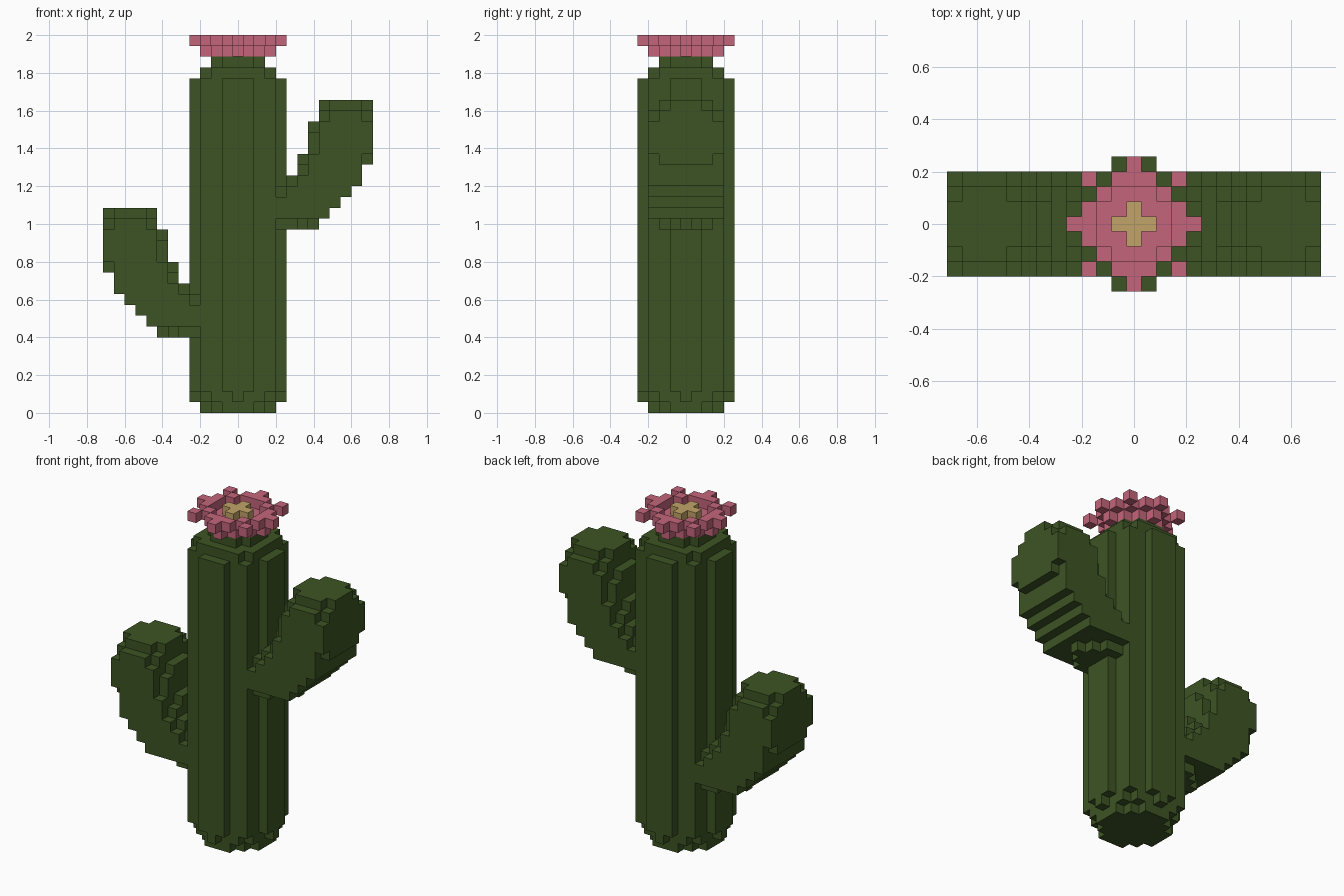
import bpy
import bmesh
import math

if "Cube" in bpy.data.objects:
    bpy.data.objects.remove(bpy.data.objects["Cube"], do_unlink=True)

V = 2 / 35  # block size: the plant is 35 blocks tall


def material(name, rgb):
    m = bpy.data.materials.new(name)
    m.use_nodes = True
    m.diffuse_color = (*rgb, 1)
    m.node_tree.nodes["Principled BSDF"].inputs["Base Color"].default_value = (*rgb, 1)
    return m


GREEN = material("cactus_green", (0.0467, 0.0887, 0.0176))
PINK = material("petal_pink", (0.552, 0.130, 0.195))
YELLOW = material("flower_yellow", (0.539, 0.371, 0.138))


def plan(shape, layers):
    """Blocks of a round plan; shape[r] is the half width of rows at distance r."""
    return {(x, y, z) for z in layers
            for y in range(1 - len(shape), len(shape))
            for x in range(-shape[abs(y)], shape[abs(y)] + 1)}


# Trunk: ridged column with rounded ends
trunk = plan([3, 3, 2, 1], [0])
trunk |= plan([4, 3, 3, 2, 0], [1])
trunk |= plan([4, 4, 3, 3, 1], range(2, 31))
trunk |= plan([3, 3, 3, 2], [31])
trunk |= plan([2, 2, 1], [32])

# Arm: (bottom, top) layers of columns 4 to 12, by distance from the middle plane
CORE = [(17, 22), (17, 22), (17, 24), (17, 27), (18, 29), (19, 29), (20, 29), (21, 29), (23, 29)]
SIDE = [(17, 21), (17, 22), (18, 23), (18, 26), (18, 28), (19, 29), (20, 29), (21, 29), (23, 28)]
EDGE = [(18, 20), (18, 21), (18, 22), (18, 24), (18, 27), (19, 28), (20, 28), (21, 28), (24, 27)]


def arm(side, drop):
    cells = set()
    for y in range(-3, 4):
        columns = (CORE, CORE, SIDE, EDGE)[abs(y)]
        for i, (bottom, top) in enumerate(columns):
            if i == 3 and abs(y) == 1:
                bottom += 1
            cells |= {(side * (4 + i), y, z - drop) for z in range(bottom, top)}
    return cells - trunk


left_arm = arm(1, 0)
right_arm = arm(-1, 10)

# Flower: diamond base, ring of petals with eight tips, cross-shaped centre
petals = plan([3, 2, 1, 0], [33])
for x in range(-4, 5):
    for y in range(-4, 5):
        a, b = sorted((abs(x), abs(y)))
        if (a, b) in {(0, 4), (0, 3), (1, 3), (2, 2), (3, 3)}:
            petals.add((x, y, 34))
centre = plan([1, 0], [34])

ALL = trunk | left_arm | right_arm | petals | centre


def build(name, cells, mat):
    """Turn blocks into one mesh of their exposed faces."""
    bm = bmesh.new()
    for c in sorted(cells):
        for axis in range(3):
            for s in (-1, 1):
                n = list(c)
                n[axis] += s
                if tuple(n) in ALL:
                    continue
                quad = []
                for du, dv in ((-1, -1), (1, -1), (1, 1), (-1, 1)):
                    p = [c[0], c[1], c[2] + 0.5]
                    p[axis] += s / 2
                    p[(axis + 1) % 3] += du / 2
                    p[(axis + 2) % 3] += dv / 2
                    quad.append(bm.verts.new([k * V for k in p]))
                bm.faces.new(quad if s > 0 else quad[::-1])
    bmesh.ops.remove_doubles(bm, verts=bm.verts, dist=V / 100)
    bmesh.ops.dissolve_limit(bm, angle_limit=math.radians(1), verts=bm.verts, edges=bm.edges)
    # Triangulate so that notched flat faces fill cleanly
    bmesh.ops.triangulate(bm, faces=[f for f in bm.faces if len(f.verts) > 4])
    mesh = bpy.data.meshes.new(name)
    bm.to_mesh(mesh)
    bm.free()
    mesh.materials.append(mat)
    bpy.context.collection.objects.link(bpy.data.objects.new(name, mesh))


build("trunk", trunk, GREEN)
build("left_arm", left_arm, GREEN)
build("right_arm", right_arm, GREEN)
build("flower_petals", petals, PINK)
build("flower_centre", centre, YELLOW)
